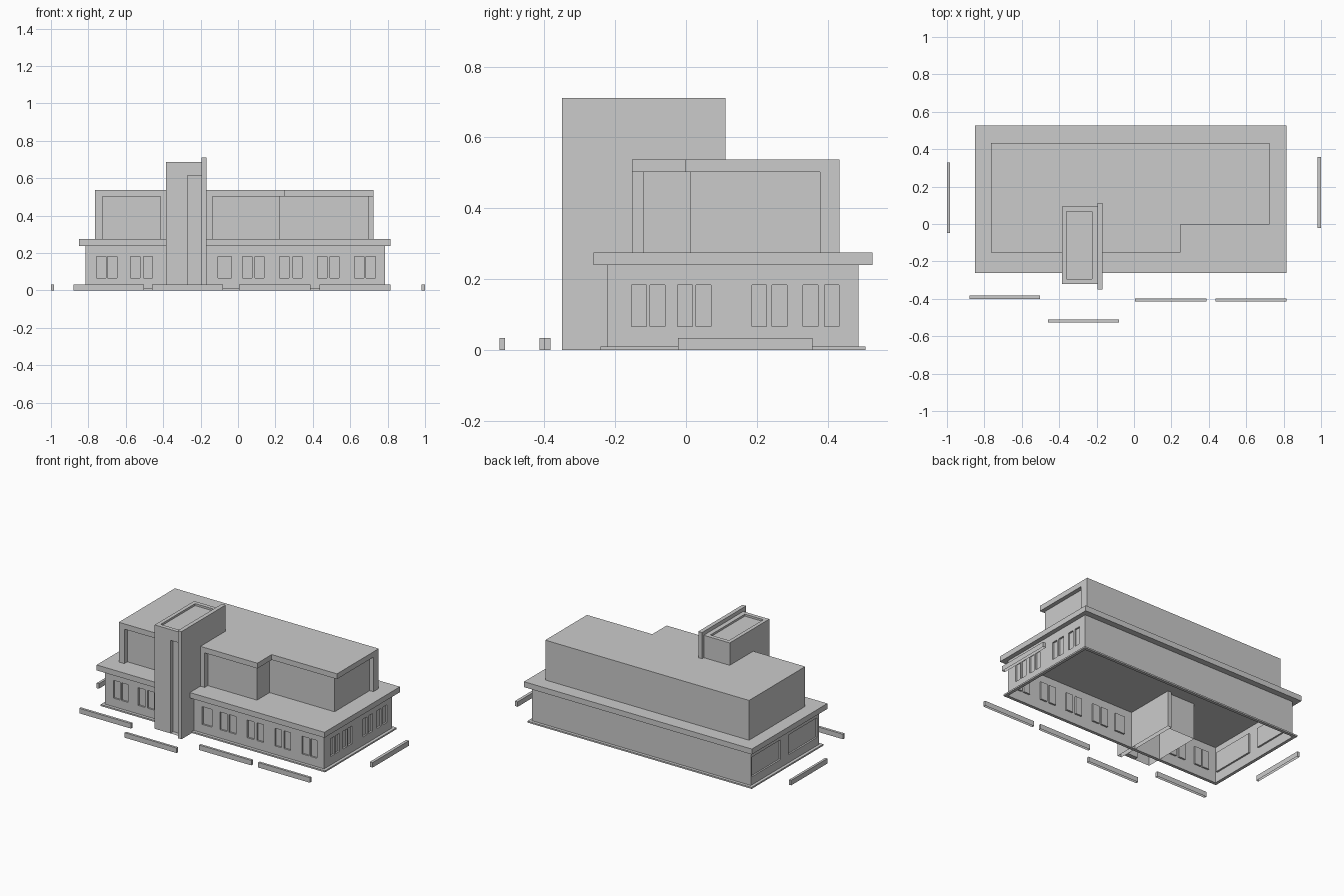
import bpy, bmesh
from mathutils import Vector

if "Cube" in bpy.data.objects:
    bpy.data.objects.remove(bpy.data.objects["Cube"])


def finish(bm, name):
    bmesh.ops.remove_doubles(bm, verts=bm.verts, dist=1e-5)
    me = bpy.data.meshes.new(name)
    bm.to_mesh(me)
    bm.free()
    ob = bpy.data.objects.new(name, me)
    bpy.context.collection.objects.link(ob)
    return ob


def prism(name, pts, z0, z1, bottom=True, top=True):
    """Vertical extrusion of an outline, optionally without its end caps."""
    bm = bmesh.new()
    f = bm.faces.new([bm.verts.new((x, y, z0)) for x, y in pts])
    new = bmesh.ops.extrude_face_region(bm, geom=[f], use_keep_orig=True)["geom"]
    bmesh.ops.translate(bm, vec=(0, 0, z1 - z0),
                        verts=[v for v in new if isinstance(v, bmesh.types.BMVert)])
    bmesh.ops.recalc_face_normals(bm, faces=bm.faces)
    drop = [f for f in bm.faces if (f.normal.z < -0.5 and not bottom)
            or (f.normal.z > 0.5 and not top)]
    bmesh.ops.delete(bm, geom=drop, context='FACES_ONLY')
    return finish(bm, name)


def rect(x0, x1, y0, y1):
    return [(x0, y0), (x1, y0), (x1, y1), (x0, y1)]


def panel(bm, place, u_range, v_range, openings=(), depth=0.015):
    """Flat wall with recessed rectangles; place(u, v, d) gives a point d behind the wall."""
    us = sorted({*u_range, *(o[i] for o in openings for i in (0, 1))})
    vs = sorted({*v_range, *(o[i] for o in openings for i in (2, 3))})

    def quad(*ps):
        bm.faces.new([bm.verts.new(place(*p)) for p in ps])

    for a, b in zip(us, us[1:]):
        for c, d in zip(vs, vs[1:]):
            mu, mv = (a + b) / 2, (c + d) / 2
            if not any(o[0] < mu < o[1] and o[2] < mv < o[3] for o in openings):
                quad((a, c, 0), (b, c, 0), (b, d, 0), (a, d, 0))
    for a, b, c, d in openings:
        ring = [(a, c), (b, c), (b, d), (a, d)]
        quad(*[(u, v, depth) for u, v in ring])
        for p, q in zip(ring, ring[1:] + ring[:1]):
            quad((*p, 0), (*q, 0), (*q, depth), (*p, depth))


def walls(name, x, y, z, front=(), right=(), left=(), top=None, depth=0.015, top_depth=0.013):
    """Four-sided shell, open underneath; top adds a recessed lid."""
    bm = bmesh.new()
    panel(bm, lambda u, v, d: (u, y[0] + d, v), x, z, front, depth)
    panel(bm, lambda u, v, d: (x[1] - d, u, v), y, z, right, depth)
    panel(bm, lambda u, v, d: (x[0] + d, u, v), y, z, left, depth)
    panel(bm, lambda u, v, d: (u, y[1] - d, v), x, z)
    if top:
        panel(bm, lambda u, v, d: (u, v, z[1] - d), x, y, top, top_depth)
    # orient every face away from the middle of the shell
    c = Vector(((x[0] + x[1]) / 2, (y[0] + y[1]) / 2, (z[0] + z[1]) / 2))
    bmesh.ops.remove_doubles(bm, verts=bm.verts, dist=1e-5)
    bmesh.ops.recalc_face_normals(bm, faces=bm.faces)
    f = max(bm.faces, key=lambda f: f.calc_center_median().y)
    if f.normal.dot(f.calc_center_median() - c) < 0:
        bmesh.ops.reverse_faces(bm, faces=bm.faces)
    return finish(bm, name)


# Ground floor with paired windows in front and right, large bays on the left
WZ = (0.066, 0.183)
front_starts = [-0.756, -0.697, -0.574, -0.506, 0.025, 0.09, 0.223, 0.293,
                0.426, 0.492, 0.624, 0.685]
front_windows = [(u, u + 0.049, *WZ) for u in front_starts] + [(-0.106, -0.035, *WZ)]
right_windows = [(u, u + 0.042, *WZ) for u in
                 (-0.154, -0.102, -0.024, 0.028, 0.186, 0.243, 0.331, 0.391)]
left_bays = [(-0.205, 0.095, 0.063, 0.193), (0.175, 0.475, 0.063, 0.193)]
walls("ground_floor_walls", (-0.815, 0.785), (-0.222, 0.487), (0, 0.24),
      front_windows, right_windows, left_bays, depth=0.011)

# Low plinth ring around the walls
for i, r in enumerate([rect(-0.835, 0.805, -0.242, -0.222), rect(-0.835, 0.805, 0.487, 0.507),
                       rect(-0.835, -0.815, -0.222, 0.487), rect(0.785, 0.805, -0.222, 0.487)]):
    prism(f"plinth_{i + 1}", r, 0, 0.01)

# Outlines of the set-back upper walls (with end piers) and the stepped roof
wall_line = [(-0.765, 0.434), (-0.765, -0.152), (-0.725, -0.152), (-0.725, -0.12),
             (-0.415, -0.12), (-0.415, -0.152), (-0.137, -0.152), (-0.137, -0.12),
             (0.223, -0.12), (0.223, 0.011), (0.698, 0.011), (0.698, 0.378),
             (0.725, 0.378), (0.725, 0.434)]
roof_line = [(-0.765, 0.434), (-0.765, -0.152), (0.248, -0.152), (0.248, -0.002),
             (0.725, -0.002), (0.725, 0.434)]
EAVE, SOFFIT, ROOF = 0.275, 0.503, 0.538

# Overhanging slab between the floors: box below, terrace around the upper walls
eave = rect(-0.85, 0.815, -0.262, 0.527)
prism("eave_slab", eave, 0.239, EAVE, top=False)
bm = bmesh.new()
for line in (eave, wall_line):
    vs = [bm.verts.new((x, y, EAVE)) for x, y in line]
    for a, b in zip(vs, vs[1:] + vs[:1]):
        bm.edges.new((a, b))
bmesh.ops.triangle_fill(bm, use_beauty=True, edges=bm.edges[:], normal=(0, 0, 1))
finish(bm, "terrace")

# Upper walls, flat roof and the soffits above the recesses
prism("upper_walls", wall_line, EAVE, SOFFIT, bottom=False, top=False)
prism("upper_roof", roof_line, SOFFIT, ROOF, bottom=False)
bm = bmesh.new()
for r in [rect(-0.725, -0.415, -0.152, -0.12), rect(-0.137, 0.223, -0.152, -0.12),
          rect(0.223, 0.248, -0.152, 0.011), rect(0.248, 0.698, -0.002, 0.011),
          rect(0.698, 0.725, -0.002, 0.378)]:
    bm.faces.new([bm.verts.new((x, y, SOFFIT)) for x, y in reversed(r)])
finish(bm, "soffits")

# Entrance tower with tall front slot, sunken top and side fin
walls("tower", (-0.385, -0.195), (-0.32, 0.093), (0, 0.686),
      front=[(-0.271, -0.195, 0, 0.615)],
      top=[(-0.36, -0.225, -0.293, 0.066)], depth=0.03)
prism("tower_fin", rect(-0.195, -0.168, -0.35, 0.112), 0, 0.711, bottom=False)

# Free-standing kerbs around the building
for i, r in enumerate([rect(-0.88, -0.502, -0.4, -0.383), rect(-0.46, -0.08, -0.527, -0.511),
                       rect(0.005, 0.387, -0.414, -0.398), rect(0.437, 0.815, -0.414, -0.398),
                       rect(-1, -0.984, -0.048, 0.33), rect(0.98, 1, -0.022, 0.357)]):
    prism(f"kerb_{i + 1}", r, 0, 0.033, bottom=False)
